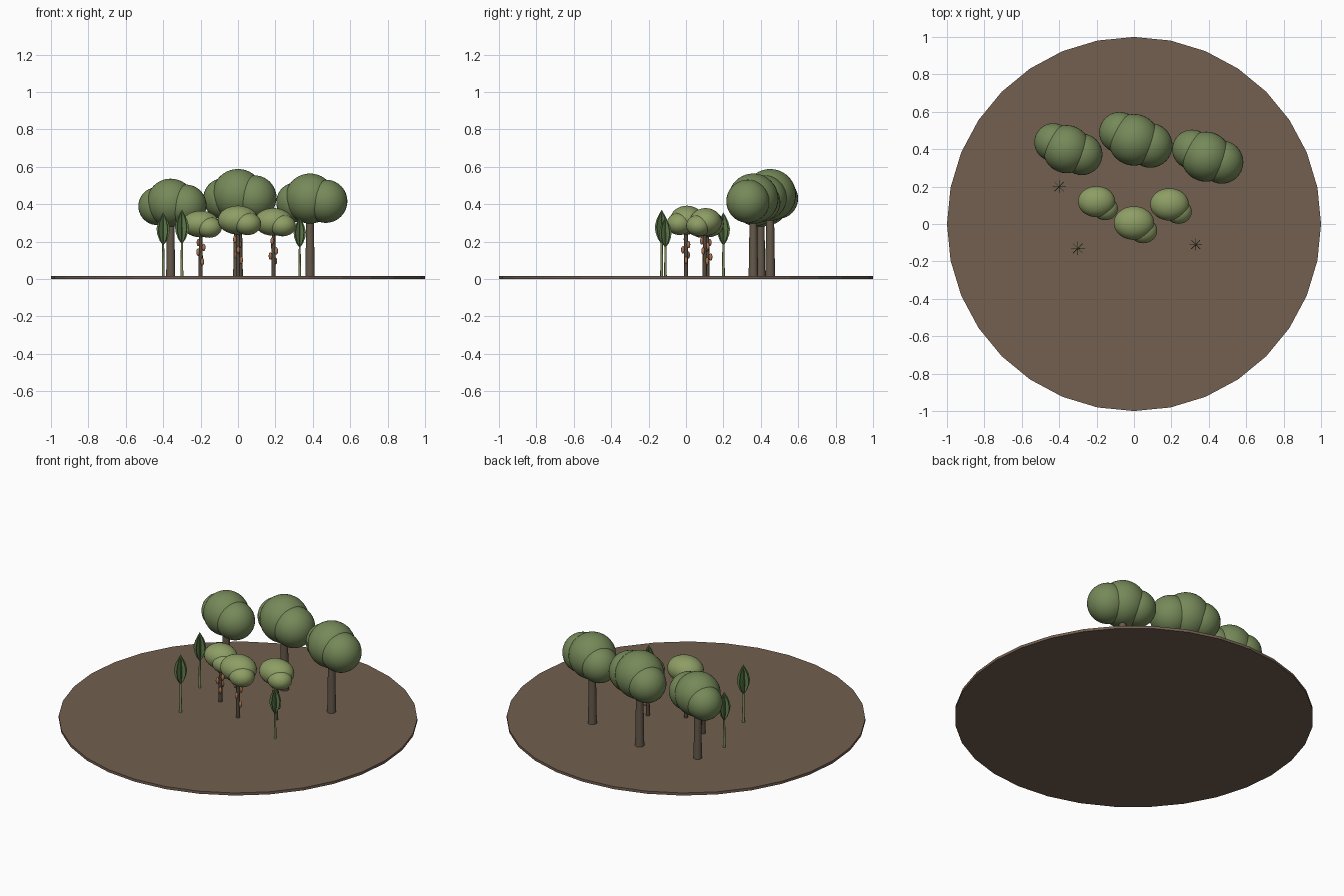
import bpy, bmesh, math
from mathutils import Matrix, Vector

if "Cube" in bpy.data.objects:
    bpy.data.objects.remove(bpy.data.objects["Cube"])

TOP = 0.016  # upper face of the soil disc


def material(name, rgb):
    m = bpy.data.materials.new(name)
    m.diffuse_color = (*rgb, 1)
    m.use_nodes = True
    m.node_tree.nodes["Principled BSDF"].inputs["Base Color"].default_value = m.diffuse_color
    return m


SOIL = material("soil", (0.17, 0.115, 0.08))
BARK = material("bark", (0.13, 0.10, 0.07))
DARK_BARK = material("dark_bark", (0.09, 0.065, 0.045))
CANOPY = material("canopy_green", (0.18, 0.25, 0.10))
LIGHT = material("light_green", (0.27, 0.34, 0.13))
POD = material("pod_orange", (0.42, 0.18, 0.08))
STEM = material("stem_green", (0.22, 0.28, 0.10))
LEAF = material("leaf_green", (0.13, 0.23, 0.08))


def finish(name, bm, mat, smooth=True):
    me = bpy.data.meshes.new(name)
    bm.to_mesh(me)
    bm.free()
    ob = bpy.data.objects.new(name, me)
    bpy.context.collection.objects.link(ob)
    me.materials.append(mat)
    if smooth:
        bpy.ops.object.select_all(action='DESELECT')
        ob.select_set(True)
        bpy.context.view_layer.objects.active = ob
        bpy.ops.object.shade_smooth_by_angle(angle=math.radians(40))
    return ob


def blobs(name, items, mat, seg=32, rings=20):
    """Several ellipsoids (centre, radii) in one object."""
    bm = bmesh.new()
    for c, r in items:
        bmesh.ops.create_uvsphere(bm, u_segments=seg, v_segments=rings, radius=1,
                                  matrix=Matrix.Translation(c) @ Matrix.Diagonal((*r, 1)))
    return finish(name, bm, mat)


def post(name, x, y, z0, z1, r0, r1, mat, sides=16, smooth=True):
    bm = bmesh.new()
    bmesh.ops.create_cone(bm, cap_ends=True, segments=sides, radius1=r0, radius2=r1,
                          depth=z1 - z0, matrix=Matrix.Translation((x, y, (z0 + z1) / 2)))
    return finish(name, bm, mat, smooth)


# soil disc
post("ground_disc", 0, 0, 0, TOP, 1, 1, SOIL, 32, False)

# tall shade trees: trunk and three-lobed crown
for x, y, z, s in [(-0.36, 0.40, 0.408, 0.93), (0, 0.45, 0.45, 1.0), (0.385, 0.36, 0.43, 0.97)]:
    post("shade_trunk", x, y, TOP, z, 0.026 * s, 0.019 * s, BARK)
    crown = [((0, 0, 0), 0.138), ((-0.077, 0.04, -0.02), 0.109), ((0.087, -0.03, -0.015), 0.119)]
    blobs("shade_crown", [(Vector((x, y, z)) + Vector(o) * s, (r * s,) * 3)
                          for o, r in crown], CANOPY)

# small fruit trees: trunk, flattened crown, pods hanging on the trunk
for x, y, z, s in [(-0.2, 0.115, 0.294, 0.92), (0, 0, 0.315, 1.0), (0.19, 0.10, 0.305, 0.96)]:
    c = Vector((x, y, z))
    post("fruit_trunk", x, y, TOP, z, 0.012 * s, 0.009 * s, DARK_BARK, 12)
    blobs("fruit_crown", [
        (c + Vector((0, 0.005, 0)) * s, (0.108 * s, 0.09 * s, 0.077 * s)),
        (c + Vector((0.05, -0.035, -0.02)) * s, (0.074 * s, 0.068 * s, 0.06 * s))], LIGHT)
    pods = []
    for i in range(5):
        a = 2.4 * i + x * 5
        pods.append(((x + 0.017 * math.cos(a), y + 0.017 * math.sin(a), (0.10 + 0.028 * i) * s),
                     (0.0095, 0.0095, 0.02)))
    blobs("fruit_pods", pods, POD, 12, 8)

# seedlings: stem and a star of eight upright pointed leaves
PROFILE = [(0, 0.0), (0.55, 0.16), (0.9, 0.35), (1, 0.52), (0.75, 0.72), (0.35, 0.88), (0, 1.0)]
for x, y, top in [(-0.4, 0.2, 0.355), (-0.3, -0.13, 0.37), (0.33, -0.11, 0.33)]:
    s = top / 0.37
    z0, h = top - 0.185 * s, 0.185 * s
    post("seedling_stem", x, y, TOP, z0 + h * 0.5, 0.008 * s, 0.005 * s, STEM, 10)
    bm = bmesh.new()
    for k in range(8):
        a = k * math.pi / 4
        bm.faces.new([bm.verts.new((x + 0.037 * s * r * math.cos(a),
                                    y + 0.037 * s * r * math.sin(a), z0 + h * t))
                      for r, t in PROFILE])
    leaves = finish("seedling_leaves", bm, LEAF, False)
    mod = leaves.modifiers.new("thickness", 'SOLIDIFY')
    mod.thickness = 0.003
    mod.offset = 0
